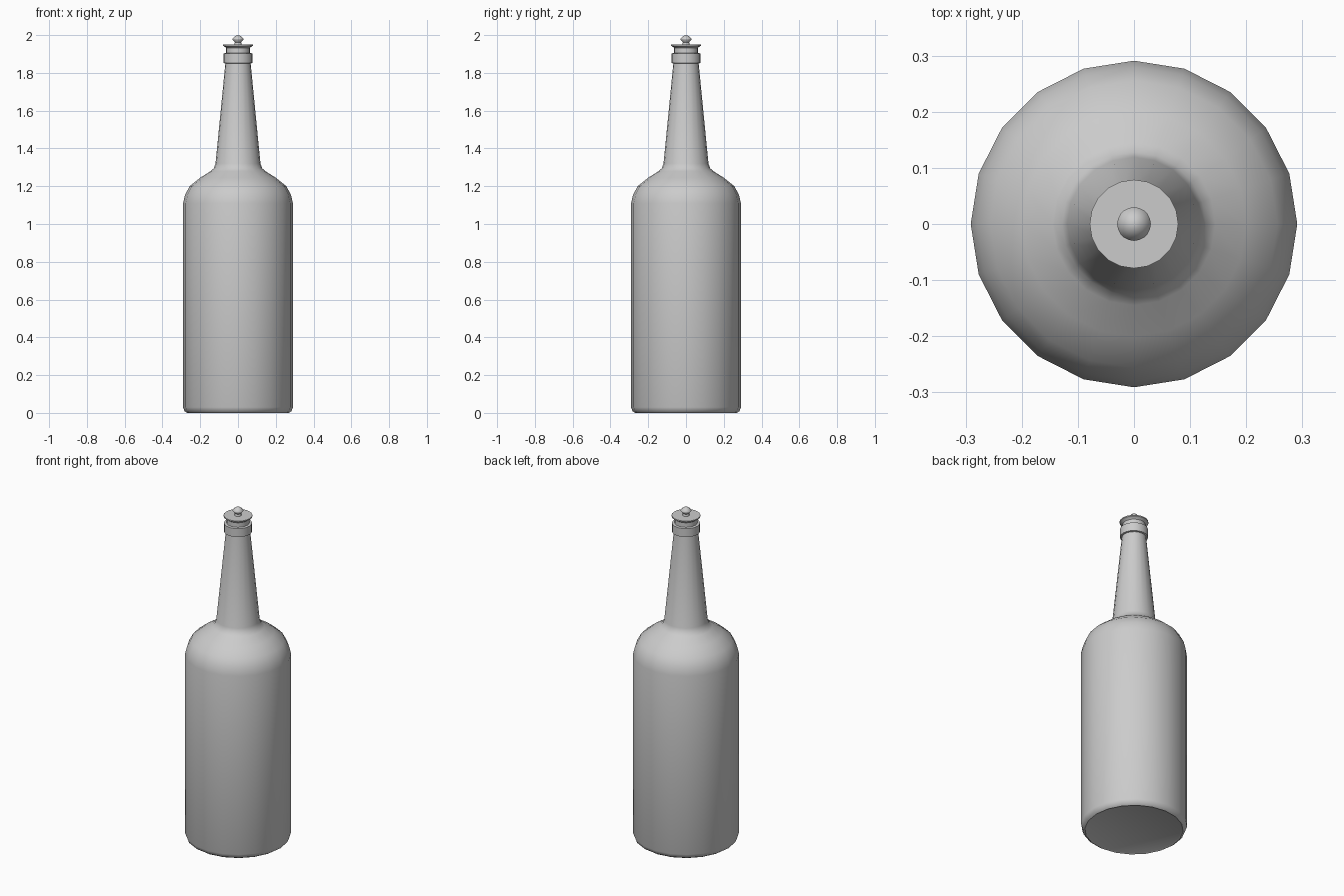
import bpy, bmesh, math

if "Cube" in bpy.data.objects:
    bpy.data.objects.remove(bpy.data.objects["Cube"])

SIDES = 20


def lathe(name, profile, angle):
    """Revolve (radius, z) points round the z axis; zero radius closes an end."""
    bm = bmesh.new()
    rings = []
    for r, z in profile:
        if r == 0:
            rings.append([bm.verts.new((0, 0, z))] * SIDES)
        else:
            rings.append([bm.verts.new((r * math.cos(2 * math.pi * i / SIDES),
                                        r * math.sin(2 * math.pi * i / SIDES), z))
                          for i in range(SIDES)])
    for a, b in zip(rings, rings[1:]):
        for i in range(SIDES):
            j = (i + 1) % SIDES
            bm.faces.new(list(dict.fromkeys((a[i], a[j], b[j], b[i]))))
    bmesh.ops.recalc_face_normals(bm, faces=bm.faces)
    mesh = bpy.data.meshes.new(name)
    bm.to_mesh(mesh)
    bm.free()
    obj = bpy.data.objects.new(name, mesh)
    bpy.context.collection.objects.link(obj)
    bpy.ops.object.select_all(action='DESELECT')
    obj.select_set(True)
    bpy.context.view_layer.objects.active = obj
    bpy.ops.object.shade_smooth_by_angle(angle=math.radians(angle))
    return obj


# Glass body, shoulder, tapered neck and lip collar
lathe("bottle", [
    (0, 0.004), (0.262, 0.004), (0.27, 0), (0.283, 0.009), (0.291, 0.03),
    (0.291, 1.11), (0.28, 1.155), (0.256, 1.2), (0.2, 1.245), (0.145, 1.28),
    (0.128, 1.295), (0.119, 1.32), (0.067, 1.85), (0.077, 1.852),
    (0.077, 1.903), (0.063, 1.905), (0.063, 1.932), (0, 1.932)], 50)

# Stopper plug with a flared flange
lathe("stopper", [
    (0, 1.925), (0.058, 1.925), (0.064, 1.935), (0.079, 1.943),
    (0.079, 1.95), (0, 1.95)], 40)

# Small pointed knob on the stopper
lathe("knob", [
    (0, 1.948), (0.02, 1.948), (0.017, 1.962), (0.03, 1.977),
    (0.03, 1.981), (0.013, 1.996), (0, 2.0)], 50)
